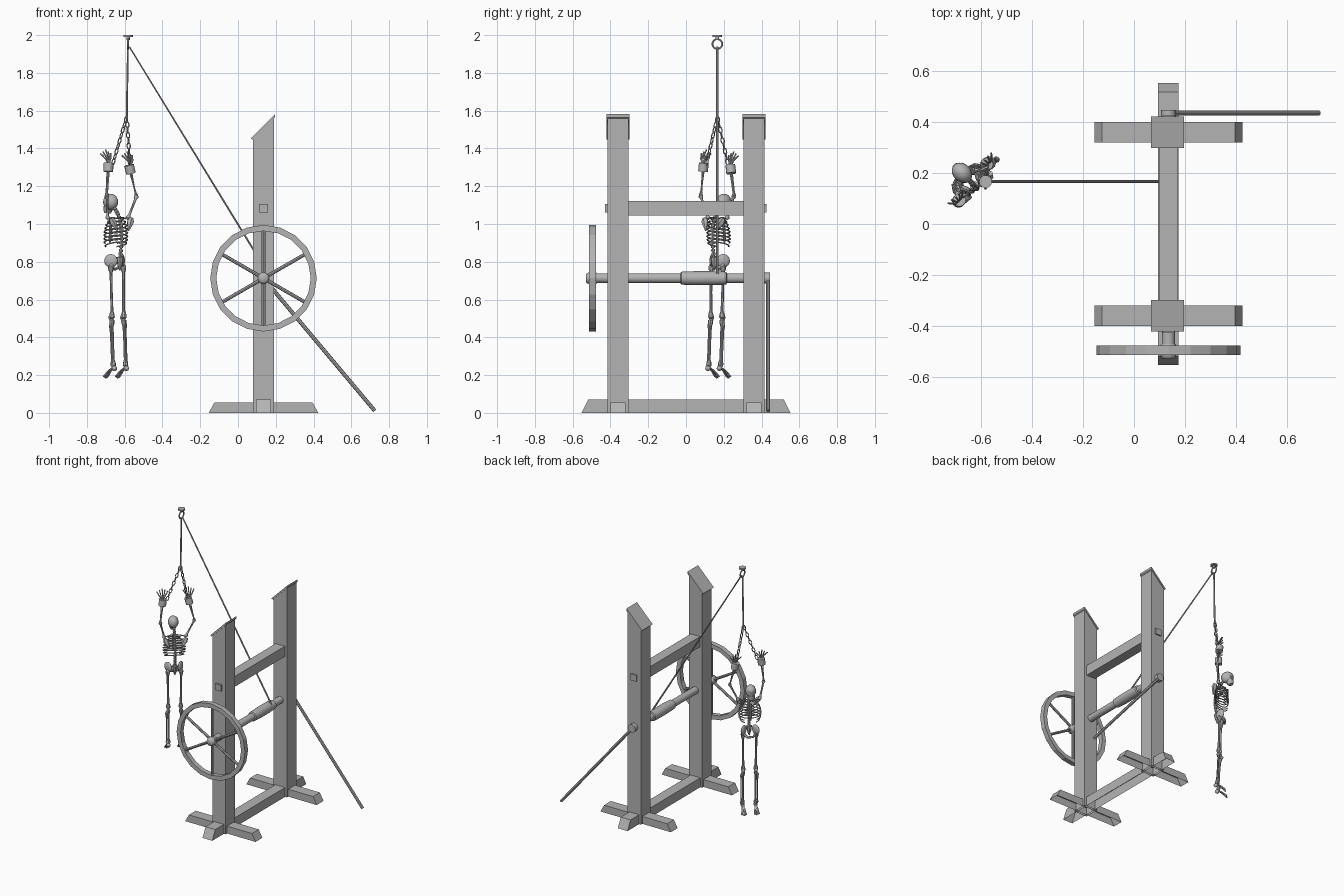
import bpy, bmesh
from math import sin, cos, pi
from mathutils import Vector as V, Matrix

if "Cube" in bpy.data.objects:
    bpy.data.objects.remove(bpy.data.objects["Cube"])

GREY = bpy.data.materials.new('dark_grey')
GREY.diffuse_color = (.455, .455, .455, 1)
GREY.use_nodes = True
GREY.node_tree.nodes["Principled BSDF"].inputs["Base Color"].default_value = GREY.diffuse_color


def place(ob, smooth):
    bpy.context.collection.objects.link(ob)
    ob.data.materials.append(GREY)
    bpy.ops.object.select_all(action='DESELECT')
    ob.select_set(True)
    bpy.context.view_layer.objects.active = ob
    if ob.type == 'CURVE':
        bpy.ops.object.convert(target='MESH')
    if smooth:
        bpy.ops.object.shade_smooth_by_angle(angle=0.75)
    return ob


def finish(name, bm, smooth=False):
    bmesh.ops.recalc_face_normals(bm, faces=bm.faces)
    me = bpy.data.meshes.new(name)
    bm.to_mesh(me)
    bm.free()
    return place(bpy.data.objects.new(name, me), smooth)


def prism(name, pts, d0, d1, axis='y'):
    """Extrude a (horizontal, z) outline along y or x; faces on the ground stay open."""
    bm = bmesh.new()
    at = (lambda p, d: (p[0], d, p[1])) if axis == 'y' else (lambda p, d: (d, p[0], p[1]))
    a, b = [[bm.verts.new(at(p, d)) for p in pts] for d in (d0, d1)]
    bm.faces.new(a)
    bm.faces.new(b)
    for i in range(len(pts)):
        j = (i + 1) % len(pts)
        if pts[i][1] or pts[j][1]:
            bm.faces.new((a[i], a[j], b[j], b[i]))
    return finish(name, bm)


def rect(a, b, z0, z1):
    return [(a, z0), (b, z0), (b, z1), (a, z1)]


def lathe(name, a, b, prof, n=12, closed=False, smooth=True):
    """Turn a (fraction along a-b, radius) profile round the line a-b."""
    a, b = V(a), V(b)
    q = (b - a).to_track_quat('Z', 'Y')
    bm = bmesh.new()
    rings = [[bm.verts.new(a + (b - a) * t + q @ V((r * cos(2 * pi * i / n), r * sin(2 * pi * i / n), 0)))
              for i in range(n)] for t, r in prof]
    for s, t in list(zip(rings, rings[1:])) + ([(rings[-1], rings[0])] if closed else []):
        for i in range(n):
            j = (i + 1) % n
            bm.faces.new((s[i], s[j], t[j], t[i]))
    if not closed:
        bm.faces.new(rings[0])
        bm.faces.new(rings[-1])
    return finish(name, bm, smooth)


def rod(name, a, b, r, n=12):
    return lathe(name, a, b, [(0, r), (1, r)], n)


def bone(name, a, b, r, k=1.8):
    return lathe(name, a, b, [(-.03, r * .8), (0, r * k), (.05, r * k), (.13, r), (.5, r * .85),
                              (.87, r), (.95, r * k), (1, r * k), (1.03, r * .8)], 8)


def tubes(name, paths, r, cyclic=False):
    cu = bpy.data.curves.new(name, 'CURVE')
    cu.dimensions, cu.bevel_depth, cu.bevel_resolution, cu.use_fill_caps = '3D', r, 1, True
    for p in paths:
        s = cu.splines.new('POLY')
        s.points.add(len(p) - 1)
        s.use_cyclic_u = cyclic
        for q, c in zip(s.points, p):
            q.co = (*c, 1)
    return place(bpy.data.objects.new(name, cu), True)


def ball(name, c, size, rot=0):
    bm = bmesh.new()
    m = Matrix.Translation(c) @ Matrix.Rotation(rot, 4, 'Z') @ Matrix.Diagonal((*size, 1))
    bmesh.ops.create_uvsphere(bm, u_segments=14, v_segments=10, radius=1, matrix=m)
    return finish(name, bm, True)


# Frame: posts, slanted caps and feet
X, AZ = .135, .713
for side, y in (('front', -.36), ('back', .36)):
    prism(side + '_post', [(.08, 0), (.19, 0), (.19, 1.575), (.08, 1.465)], y - .056, y + .056)
    prism(side + '_post_cap', [(.066, 1.452), (.196, 1.582), (.196, 1.565), (.078, 1.447)], y - .062, y + .062)
    prism(side + '_foot', [(-.155, 0), (.425, 0), (.395, .055), (-.125, .055)], y - .04, y + .04)
prism('base_beam', [(-.553, 0), (.553, 0), (.518, .07), (-.518, .07)], .095, .175, 'x')
prism('cross_beam', rect(-.31, .31, 1.045, 1.122), .097, .173, 'x')
prism('cross_beam_tenon', rect(-.428, .426, 1.06, 1.107), X - .024, X + .024, 'x')

# Winch: axle, wound drum, wheel and locking lever
rod('axle', (X, -.52, AZ), (X, .43, AZ), .026, 16)
lathe('wheel_hub', (X, -.53, AZ), (X, -.47, AZ), [(0, .02), (.1, .027), (.3, .031), (.9, .031), (1, .027)], 16)
lathe('rope_drum', (X, -.03, AZ), (X, .217, AZ), [(0, .027), (.02, .034), (.3, .037), (.7, .037), (.98, .034), (1, .027)], 20)
lathe('wheel_rim', (X, -.513, AZ), (X, -.477, AZ), [(0, .25), (0, .282), (1, .282), (1, .25)], 20, True, False)
for i in range(6):
    t = pi / 6 + i * pi / 3
    rod('spoke', (X + .02 * cos(t), -.495, AZ + .02 * sin(t)),
        (X + .258 * cos(t), -.495, AZ + .258 * sin(t)), .0095, 8)
rod('lever_socket', (X, .415, AZ), (X, .446, AZ), .029, 12)
rod('lever', (X, .435, AZ), (.724, .435, .011), .0105, 8)

# Ceiling hook, ring and rope
HX, HY = -.582, .166
rod('hook_plate', (HX, HY, 1.99), (HX, HY, 2), .025, 16)
rod('hook_shank', (HX, HY, 1.975), (HX, HY, 1.992), .009, 10)
tubes('hook_ring', [[(HX, HY + .026 * cos(i * pi / 10), 1.953 + .026 * sin(i * pi / 10)) for i in range(20)]], .0055, True)
tubes('rope', [[(.162, HY, .733), (-.573, HY, 1.935), (-.583, HY, 1.928), (-.589, HY, 1.56)]], .006)

# Skeleton frame: u = sideways, f = forward
U, F = V((.72, .69, 0)), V((-.69, .72, 0))
ROT = .764


def P(u, f, z):
    return V((-.64, .165, z)) + U * u + F * f


# Skull with sunken eye sockets, and jaw
skull = ball('skull', P(0, .05, 1.117), (.036, .045, .043), ROT)
for s in (-1, 1):
    eye = P(s * .015, .09, 1.107)
    for v in skull.data.vertices:
        if (v.co - eye).length < .014:
            v.co -= F * .013
lathe('jaw', P(0, .068, 1.09), P(0, .073, 1.058), [(0, .027), (.6, .024), (1, .017)], 10)

# Spine with vertebrae
sp = [P(0, .02, 1.085), P(0, -.012, 1.045), P(0, -.034, .98), P(0, -.036, .91), P(0, -.028, .85), P(0, -.02, .80)]
tubes('spine', [sp], .006)
for a, b in zip(sp, sp[1:]):
    for k in range(3):
        c = a.lerp(b, (k + .5) / 3)
        d = (b - a).normalized() * .006
        rod('vertebra', c - d, c + d, .0105, 8)

# Rib cage: mirrored arcs from spine to breastbone
ribs = []
for i in range(8):
    w = (.042, .058, .068, .074, .077, .077, .074, .066)[i]
    z = 1.035 - i * .0185
    end = pi if i < 6 else pi * .8
    for s in (-1, 1):
        ribs.append([P(s * w * sin(t), .01 - .044 * cos(t), z - .028 * (1 - cos(t)) / 2)
                     for t in [end * k / 9 for k in range(10)]])
tubes('ribs', ribs, .0038)
lathe('breastbone', P(0, .048, 1.02), P(0, .055, .90), [(0, .011), (.2, .007), (.85, .008), (1, .003)], 8)

# Pelvis: flared hip blades, front arch and tail bone
for s in (-1, 1):
    ball('hip_blade', P(s * .042, .004, .805), (.013, .036, .036), ROT - s * .6)
    ball('hip_socket', P(s * .042, 0, .775), (.015, .015, .017))
tubes('pelvic_arch', [[P(-.04, .01, .78), P(-.02, .03, .762), P(.02, .03, .762), P(.04, .01, .78)]], .008)
lathe('tail_bone', P(0, -.024, .825), P(0, -.02, .755), [(0, .02), (.5, .015), (1, .004)], 8)

# Legs and drooping feet
for s in (-1, 1):
    hip, knee, ankle = P(s * .046, 0, .775), P(s * .043, -.006, .505), P(s * .044, -.018, .25)
    bone('thigh_bone', hip, knee, .0085)
    ball('kneecap', knee + F * .013, (.011, .009, .013))
    bone('shin_bone', knee - V((0, 0, .015)), ankle, .0075)
    bone('calf_bone', knee + U * s * .014 - V((0, 0, .035)), ankle + U * s * .011, .004)
    ball('heel', ankle - F * .008 - V((0, 0, .014)), (.014, .015, .014), ROT)
    tubes('toes', [[ankle - V((0, 0, .008)), ankle + U * k * .004 + F * .027 - V((0, 0, .026)),
                    ankle + U * k * .008 + F * .06 - V((0, 0, .066 - abs(k) * .004))] for k in range(-2, 3)], .0048)

# Raised arms, cuffs, hands and chains
arms = [(-1, (-.69, .117, 1.03), (-.694, .077, 1.15), (-.686, .092, 1.30), (-.664, .108, 1.315)),
        (1, (-.582, .217, 1.03), (-.537, .253, 1.148), (-.572, .237, 1.29), (-.572, .222, 1.315))]
for s, *joints in arms:
    sh, el, wr, hold = map(V, joints)
    bone('collar_bone', P(s * .006, .035, 1.03), sh, .0045)
    lathe('shoulder_blade', sh - F * .025, P(s * .04, -.045, .965), [(0, .012), (.3, .02), (1, .004)], 6)
    bone('upper_arm', sh, el, .0068)
    bone('forearm_inner', el, wr - U * .006 * s, .0048)
    bone('forearm_outer', el + F * .006, wr + U * .008 * s, .004)
    d = (wr - el).normalized() * .023
    rod('cuff', wr - d, wr + d, .026, 12)
    top = wr + V((0, 0, .015))
    tubes('hand', [[top, top + U * (k * .009 + s * .002) + V((0, 0, .036 - abs(k) * .003)),
                    top + U * (k * .015) + F * .012 + V((0, 0, .058 - abs(k) * .006)),
                    top + U * (k * .019) + F * .022 + V((0, 0, .078 - abs(k) * .010))]
                   for k in range(-2, 3)], .004)
    a = V((-.589, HY, 1.568))
    q = (hold - a).to_track_quat('Z', 'Y')
    n = 9
    h = (hold - a).length / n / 2 + .003
    links = []
    for i in range(n):
        c = a.lerp(hold, (i + .5) / n)
        ring = [(.009 * cos(k * pi / 5), h * sin(k * pi / 5)) for k in range(10)]
        links.append([c + q @ (V((x, 0, z)) if i % 2 else V((0, x, z))) for x, z in ring])
    tubes('chain', links, .0032, True)
